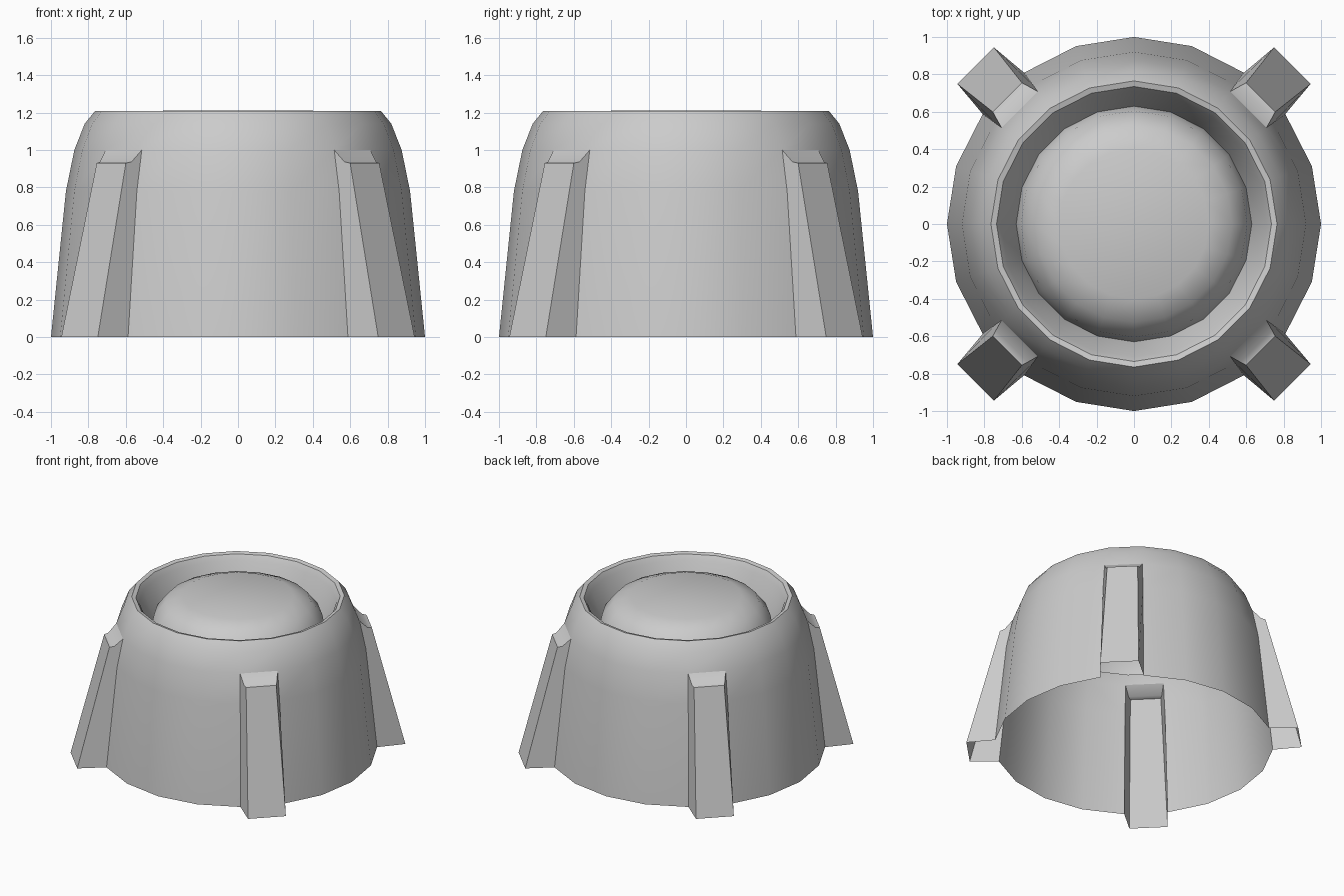
import bpy, bmesh
from math import cos, sin, radians, pi

if "Cube" in bpy.data.objects:
    bpy.data.objects.remove(bpy.data.objects["Cube"])

SIDES = 20
# (radius, z) of the shell: outer wall, lip, groove, central dome
PROFILE = [(1.0, 0), (0.92, 0.78), (0.875, 1.0), (0.82, 1.14), (0.765, 1.208),
           (0.735, 1.2), (0.71, 1.16), (0.63, 0.94),
           (0.605, 1.06), (0.525, 1.16), (0.4, 1.21)]
RIB_SECTORS = [2, 7, 12, 17]   # shell sectors centred on the diagonals


def finish(name, bm, angle):
    mesh = bpy.data.meshes.new(name)
    bm.to_mesh(mesh)
    bm.free()
    ob = bpy.data.objects.new(name, mesh)
    bpy.context.collection.objects.link(ob)
    bpy.ops.object.select_all(action='DESELECT')
    ob.select_set(True)
    bpy.context.view_layer.objects.active = ob
    bpy.ops.object.shade_smooth_by_angle(angle=radians(angle))
    return ob


# Body shell, open underneath and open where the hollow ribs join
bm = bmesh.new()
rings = [[bm.verts.new((r * cos(2 * pi * j / SIDES), r * sin(2 * pi * j / SIDES), z))
          for j in range(SIDES)] for r, z in PROFILE]
for i, (lo, hi) in enumerate(zip(rings, rings[1:])):
    for j in range(SIDES):
        if i < 2 and j in RIB_SECTORS:
            continue
        k = (j + 1) % SIDES
        bm.faces.new((lo[j], lo[k], hi[k], hi[j]))
bm.faces.new(rings[-1])
finish("body_shell", bm, 42)


# Hollow diagonal rib: two side walls, a sloping front and a curved top
def rib(index):
    a = radians(45 + 90 * index)
    h = pi / SIDES
    body = [(r * cos(h), r * sin(h), z) for r, z in PROFILE[:3]]
    side = [body[0], (1.198, 0.138, 0), (0.958, 0.11, 0.93),
            (0.925, 0.12, 0.937), body[2], body[1]]
    bm = bmesh.new()
    right, left = [[bm.verts.new((x * cos(a) - s * y * sin(a),
                                  x * sin(a) + s * y * cos(a), z))
                    for x, y, z in side] for s in (-1, 1)]
    bm.faces.new(right)
    bm.faces.new(left[::-1])
    for i in (1, 2, 3):
        bm.faces.new((right[i], left[i], left[i + 1], right[i + 1]))
    finish(f"rib_{index + 1}", bm, 42)


for n in range(4):
    rib(n)
